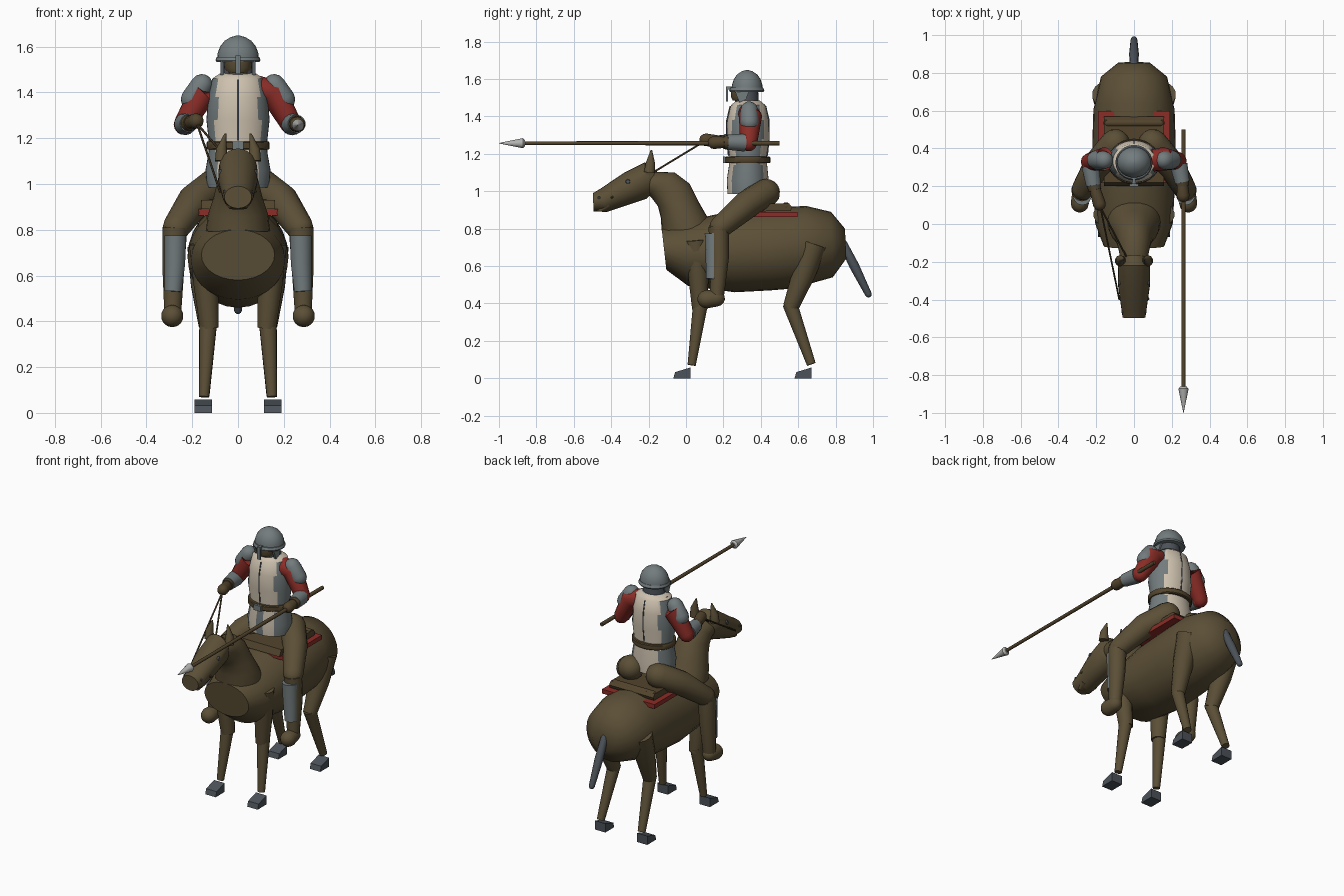
import bpy, bmesh, math
from mathutils import Vector

if "Cube" in bpy.data.objects:
    bpy.data.objects.remove(bpy.data.objects["Cube"])


def material(name, rgb):
    m = bpy.data.materials.new(name)
    m.diffuse_color = (*rgb, 1)
    m.use_nodes = True
    m.node_tree.nodes["Principled BSDF"].inputs["Base Color"].default_value = m.diffuse_color
    return m


BROWN = material("horse brown", (0.105, 0.078, 0.037))
LEATHER = material("dark leather", (0.085, 0.058, 0.026))
STEEL = material("steel", (0.17, 0.20, 0.205))
DARK = material("dark steel", (0.072, 0.085, 0.10))
CREAM = material("cream cloth", (0.62, 0.54, 0.43))
RED = material("red cloth", (0.26, 0.026, 0.02))
BRIGHT = material("bright metal", (0.45, 0.45, 0.44))


def mesh_object(name, verts, faces, mat):
    me = bpy.data.meshes.new(name)
    me.from_pydata([tuple(v) for v in verts], [], faces)
    bm = bmesh.new()
    bm.from_mesh(me)
    bmesh.ops.recalc_face_normals(bm, faces=bm.faces)
    bm.to_mesh(me)
    bm.free()
    me.materials.append(mat)
    ob = bpy.data.objects.new(name, me)
    bpy.context.collection.objects.link(ob)
    return ob


def skin(name, rings, mat):
    """Join equal rings of points into a closed tube."""
    n = len(rings[0])
    faces = [(i * n + j, i * n + (j + 1) % n, (i + 1) * n + (j + 1) % n, (i + 1) * n + j)
             for i in range(len(rings) - 1) for j in range(n)]
    last = (len(rings) - 1) * n
    faces += [tuple(range(n)), tuple(range(last, last + n))]
    return mesh_object(name, [p for r in rings for p in r], faces, mat)


def loft(name, sections, mat, x=0, n=24):
    """Sections: (y1, z1, y2, z2, half_width), ellipses centred on x."""
    rings = []
    for y1, z1, y2, z2, w in sections:
        a, b = Vector((x, y1, z1)), Vector((x, y2, z2))
        c, h = (a + b) / 2, (a - b) / 2
        rings.append([c + h * math.cos(t) + Vector((w, 0, 0)) * math.sin(t)
                      for t in (2 * math.pi * k / n for k in range(n))])
    return skin(name, rings, mat)


def limb(name, pts, radii, mat, n=14, rounded=False):
    """Round tube along a path, optionally with domed ends."""
    pts = [Vector(p) for p in pts]
    radii = list(radii)
    dirs = [(pts[min(i + 1, len(pts) - 1)] - pts[max(i - 1, 0)]).normalized()
            for i in range(len(pts))]
    data = list(zip(pts, radii, dirs))
    if rounded:
        def dome(i, s):
            return [(pts[i] + dirs[i] * s * radii[i] * math.sin(a),
                     radii[i] * math.cos(a), dirs[i]) for a in (0.5, 0.95, 1.35)]
        data = dome(0, -1)[::-1] + data + dome(-1, 1)
    rings = []
    for p, r, d in data:
        ref = Vector((1, 0, 0)) if abs(d.x) < 0.8 else Vector((0, 0, 1))
        u = d.cross(ref).normalized()
        v = d.cross(u)
        rings.append([p + r * (u * math.cos(t) + v * math.sin(t))
                      for t in (2 * math.pi * k / n for k in range(n))])
    return skin(name, rings, mat)


def prism(name, profile, x0, x1, mat):
    """Extrude a (y, z) outline from x0 to x1."""
    return skin(name, [[(x, y, z) for y, z in profile] for x in (x0, x1)], mat)


def box(name, x0, x1, y0, y1, z0, z1, mat):
    return prism(name, [(y0, z0), (y1, z0), (y1, z1), (y0, z1)], x0, x1, mat)


# Horse trunk, neck and head
loft("horse_body", [(-.13, .80, -.105, .58, .16), (-.01, .84, .01, .495, .205),
                    (.25, .895, .26, .46, .22), (.45, .91, .45, .47, .22),
                    (.64, .922, .57, .48, .215), (.775, .89, .785, .54, .175),
                    (.85, .80, .857, .64, .085)], BROWN, n=28)
loft("horse_neck", [(.15, .80, -.13, .79, .14), (.11, .87, -.135, .86, .132),
                    (.07, .94, -.15, .92, .11), (.02, 1.04, -.18, .96, .092),
                    (-.06, 1.10, -.20, .98, .082), (-.17, 1.105, -.22, .99, .07)], BROWN)
loft("horse_head", [(-.165, 1.12, -.19, .98, .06), (-.22, 1.155, -.21, .96, .085),
                    (-.33, 1.10, -.315, .925, .085), (-.46, 1.012, -.42, .89, .068),
                    (-.497, .99, -.495, .893, .06)], BROWN)
loft("horse_chin", [(-.49, .90, -.44, .888, .04), (-.43, .95, -.40, .90, .06)], BROWN)

for s, side in ((1, "right"), (-1, "left")):
    limb(f"ear_{side}", [(s * .072, -.195, 1.10), (s * .072, -.19, 1.15), (s * .055, -.185, 1.22)],
         [.03, .025, .004], BROWN, 10)
    limb(f"eye_{side}", [(s * .072, -.31, 1.05), (s * .084, -.31, 1.052)], [.016, .010], DARK, 10)
    limb(f"nostril_{side}", [(s * .055, -.465, .965), (s * .066, -.465, .965)],
         [.009, .006], DARK, 8)

    # Horse legs and hooves
    limb(f"front_upper_leg_{side}", [(s * .155, .05, .74), (s * .14, .065, .56), (s * .125, .075, .37)],
         [.06, .055, .042], BROWN)
    limb(f"front_lower_leg_{side}", [(s * .13, .078, .40), (s * .148, .03, .07)], [.04, .022], BROWN)
    limb(f"hind_upper_leg_{side}", [(s * .15, .685, .72), (s * .145, .63, .56), (s * .13, .56, .38)],
         [.072, .062, .042], BROWN)
    limb(f"hind_lower_leg_{side}", [(s * .13, .555, .40), (s * .148, .67, .075)], [.04, .024], BROWN)
    for y, end in ((-.068, "front"), (.58, "hind")):
        prism(f"{end}_hoof_{side}", [(y, 0), (y + .092, 0), (y + .092, .058), (y + .01, .033)],
              s * .152 - .038, s * .152 + .038, DARK)

    # Rider legs
    limb(f"thigh_{side}", [(s * .10, .425, .99), (s * .19, .32, .925), (s * .27, .185, .81)],
         [.078, .075, .06], BROWN, 16, True)
    limb(f"shin_{side}", [(s * .275, .175, .81), (s * .282, .18, .65), (s * .285, .165, .44)],
         [.055, .05, .038], BROWN, 14)
    limb(f"greave_{side}", [(s * .274, .149, .775), (s * .276, .151, .65), (s * .283, .145, .53)],
         [.049, .046, .038], STEEL, 14)
    limb(f"boot_{side}", [(s * .285, .165, .427), (s * .287, .11, .423)],
         [.043, .049], BROWN, 14, True)

limb("tail", [(0, .84, .72), (0, .90, .60), (0, .975, .45)], [.022, .026, .018], DARK, 12, True)

# Saddle and blanket
box("saddle_blanket", -.19, .19, .22, .597, .862, .890, RED)
prism("saddle", [(.20, .89), (.56, .895), (.568, .915), (.55, .935), (.22, .93)], -.16, .16, LEATHER)
limb("saddle_roll", [(-.14, .535, .92), (.14, .535, .92)], [.022, .022], LEATHER, 10, True)

# Torso: steel flanks, cream panels front and back
torso = loft("torso", [(.27, 1.485, .395, 1.485, .075), (.24, 1.46, .425, 1.46, .112),
                       (.22, 1.38, .442, 1.38, .13), (.217, 1.28, .444, 1.28, .138),
                       (.232, 1.19, .432, 1.19, .128), (.23, 1.14, .434, 1.14, .128),
                       (.218, 1.06, .442, 1.06, .142), (.222, .985, .44, .985, .135)], STEEL, n=36)
torso.data.materials.append(CREAM)
for f in torso.data.polygons:
    x, y, z = f.center
    skirt_gap = z < 1.15 and y < .33 and abs(x) < .03
    if abs(x) < .094 and abs(f.normal.z) < .95 and not skirt_gap:
        f.material_index = 1
for y, side in ((.219, "front"), (.443, "back")):
    limb(f"seam_{side}", [(0, .331 + (y - .331) * .84, 1.455), (0, y, 1.38), (0, y, 1.28),
                          (0, .331 + (y - .331) * .92, 1.19)], [.004] * 4, DARK, 6)
loft("belt", [(.215, 1.15, .447, 1.15, .134), (.21, 1.155, .452, 1.155, .138),
              (.21, 1.18, .452, 1.18, .138), (.215, 1.185, .447, 1.185, .134)], LEATHER, n=28)
box("belt_buckle", -.025, .025, .198, .212, 1.15, 1.185, STEEL)

# Head and helmet
loft("coif", [(.265, 1.46, .39, 1.46, .07), (.258, 1.50, .388, 1.50, .068),
              (.262, 1.55, .385, 1.55, .065)], DARK)
loft("face", [(.25, 1.485, .34, 1.485, .045), (.24, 1.505, .35, 1.505, .06),
              (.24, 1.54, .35, 1.54, .06)], BROWN)
cy = .327
loft("helmet_dome", [(cy - .082 * k, z, cy + .082 * k, z, .09 * k) for z, k in
                     ((1.54, 1), (1.57, .99), (1.60, .87), (1.625, .65), (1.641, .36), (1.648, .08))], STEEL)
loft("helmet_brim", [(.235, 1.532, .415, 1.532, .094), (.231, 1.54, .419, 1.54, .098),
                     (.238, 1.555, .411, 1.555, .093)], STEEL)
box("nose_guard", -.01, .01, .213, .225, 1.48, 1.56, STEEL)
box("nose_guard_bracket", -.008, .008, .22, .26, 1.545, 1.56, STEEL)
for s, side in ((1, "right"), (-1, "left")):
    prism(f"cheek_guard_{side}", [(.26, 1.54), (.34, 1.54), (.32, 1.49), (.285, 1.475)],
          s * .062, s * .076, STEEL)

# Arms: sleeve, shoulder plate, forearm plate and glove
arms = {"right": (1, (.232, .335, 1.26), (.255, .225, 1.262), (.26, .15, 1.26)),
        "left": (-1, (-.235, .33, 1.26), (-.215, .21, 1.265), (-.183, .105, 1.275))}
for side, (s, elbow, wrist, hand) in arms.items():
    limb(f"sleeve_{side}", [(s * .085, .335, 1.415), (s * .155, .345, 1.40), elbow],
         [.058, .062, .046], RED, 16, True)
    limb(f"shoulder_plate_{side}", [(s * .158, .338, 1.432), (s * .20, .34, 1.37)],
         [.048, .05], STEEL, 16, True)
    e = Vector(elbow)
    w = Vector(wrist)
    limb(f"forearm_{side}", [e, w], [.044, .036], RED, 14, True)
    limb(f"forearm_plate_{side}", [e.lerp(w, .2), e.lerp(w, 1.05)], [.048, .04], STEEL, 14)
    limb(f"glove_{side}", [w, hand], [.028, .034], LEATHER, 12, True)
    limb(f"glove_cuff_{side}", [w, w.lerp(Vector(hand), .3)], [.037, .034], LEATHER, 12)

# Lance and reins
limb("lance_shaft", [(.262, -.88, 1.257), (.262, .50, 1.257)], [.010, .012], LEATHER, 10)
limb("lance_tip", [(.262, -.86, 1.257), (.262, -.872, 1.257), (.262, -1.0, 1.257)],
     [.016, .027, .001], BRIGHT, 12)
for s, side in ((1, "right"), (-1, "left")):
    limb(f"rein_{side}", [(-.178, .09, 1.262), (s * .078, -.40, .965)], [.005, .005], LEATHER, 6)

# Smooth shading with sharp edges kept
for ob in bpy.context.scene.objects:
    ob.select_set(True)
    bpy.context.view_layer.objects.active = ob
bpy.ops.object.shade_smooth_by_angle(angle=math.radians(40))
